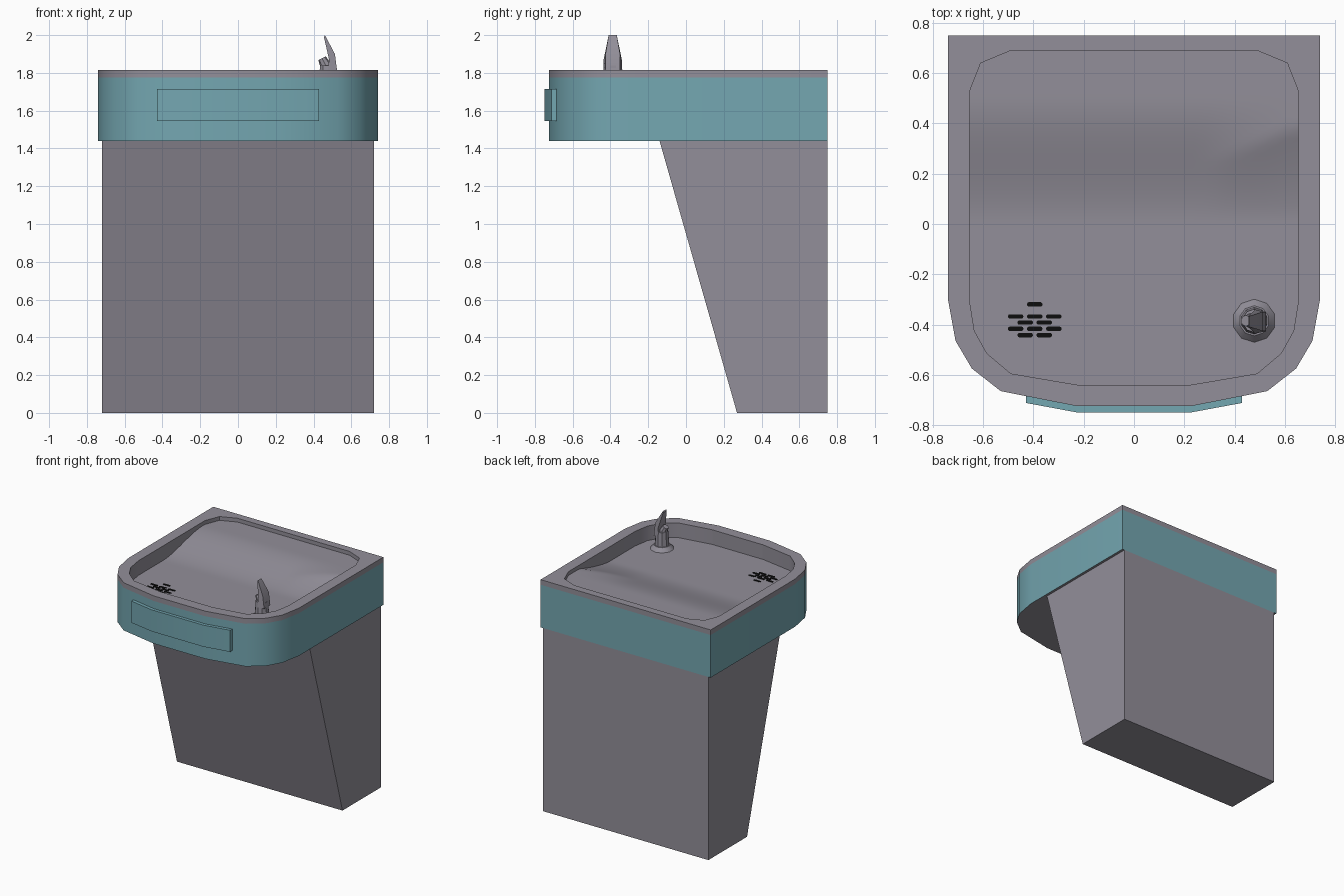
import bpy, bmesh, math
from mathutils import Matrix, Vector

if "Cube" in bpy.data.objects:
    bpy.data.objects.remove(bpy.data.objects["Cube"])


def material(name, rgb):
    m = bpy.data.materials.new(name)
    m.diffuse_color = (*rgb, 1)
    m.use_nodes = True
    m.node_tree.nodes["Principled BSDF"].inputs["Base Color"].default_value = m.diffuse_color
    return m


GREY = material("warm grey steel", (0.29, 0.275, 0.32))
TEAL = material("teal panel", (0.175, 0.385, 0.44))
BLACK = material("black slot", (0.004, 0.004, 0.004))


def finish(bm, name, mats, smooth=35):
    bmesh.ops.recalc_face_normals(bm, faces=bm.faces)
    me = bpy.data.meshes.new(name)
    bm.to_mesh(me)
    bm.free()
    for m in mats:
        me.materials.append(m)
    if smooth:
        me.shade_smooth()
        me.set_sharp_from_angle(angle=math.radians(smooth))
    ob = bpy.data.objects.new(name, me)
    bpy.context.collection.objects.link(ob)
    return ob


def prism(bm, base, direction):
    """Extrude a closed 3D profile along a direction, with caps."""
    d = Vector(direction)
    a = [bm.verts.new(p) for p in base]
    b = [bm.verts.new(Vector(p) + d) for p in base]
    bm.faces.new(a)
    bm.faces.new(b[::-1])
    n = len(a)
    for i in range(n):
        bm.faces.new((a[i], a[(i + 1) % n], b[(i + 1) % n], b[i]))


def mirrored(half):
    return half + [(-x, y) for x, y in reversed(half)]


# Right halves of the outer and inner plan outlines, back to front
OUTER = mirrored([(.74, .75), (.74, -.30), (.71, -.465), (.645, -.575), (.53, -.665), (.225, -.725)])
INNER = [(.49, .69), (.61, .64), (.655, .525), (.655, -.30), (.635, -.425),
         (.585, -.515), (.49, -.595), (.225, -.64)]
FLOOR, TRIM, TOP = 1.70, 1.775, 1.815


def half_width(y):
    for (x0, y0), (x1, y1) in zip(INNER, INNER[1:]):
        if y1 <= y <= y0:
            return x0 + (x1 - x0) * (y0 - y) / (y0 - y1)
    return INNER[-1][0]


def clamp(t):
    return max(0.0, min(1.0, t))


def floor_height(x, y):
    """Flat bowl with a raised back; the step is sharper at the right end."""
    t = clamp(y / .5)
    soft = t * t * (3 - 2 * t)
    k = clamp((x - .28) / .375)
    crest = .23 + .16 * k
    hard = clamp((y - .02) / (crest - .02)) ** 1.4
    return FLOOR + .085 * (soft * (1 - k) + hard * k)


# Basin: floor grid, upright inner wall, rim and trim edge
bm = bmesh.new()
ys = sorted({p[1] for p in INNER} | {round(-.05 + .03 * i, 3) for i in range(20)})
COLS = 28
grid = []
for y in ys:
    w = half_width(y)
    xs = [w * (2 * c / COLS - 1) for c in range(COLS + 1)]
    grid.append([bm.verts.new((x, y, floor_height(x, y))) for x in xs])
for r0, r1 in zip(grid, grid[1:]):
    for c in range(COLS):
        bm.faces.new((r0[c], r0[c + 1], r1[c + 1], r1[c]))
border = [e for e in bm.edges if e.is_boundary]
new = bmesh.ops.extrude_edge_only(bm, edges=border)["geom"]
for v in new:
    if isinstance(v, bmesh.types.BMVert):
        v.co.z = TOP
inner_loop = [e for e in new if isinstance(e, bmesh.types.BMEdge) and e.is_boundary]
hi = [bm.verts.new((x, y, TOP)) for x, y in OUTER]
lo = [bm.verts.new((x, y, TRIM)) for x, y in OUTER]
n = len(OUTER)
outer_loop = [bm.edges.new((hi[i], hi[(i + 1) % n])) for i in range(n)]
bmesh.ops.triangle_fill(bm, use_beauty=True, edges=inner_loop + outer_loop, normal=(0, 0, 1))
for i in range(n):
    j = (i + 1) % n
    bm.faces.new((hi[i], hi[j], lo[j], lo[i]))
finish(bm, "basin", [GREY])

# Teal band with a grey underside
bm = bmesh.new()
prism(bm, [(x, y, 1.44) for x, y in OUTER], (0, 0, TRIM - 1.44))
bm.normal_update()
# the upper cap would cut through the bowl
bmesh.ops.delete(bm, geom=[f for f in bm.faces if f.calc_center_median().z > 1.77], context='FACES_ONLY')
for f in bm.faces:
    f.material_index = 1 if abs(f.normal.z) > .5 else 0
finish(bm, "band", [TEAL, GREY])

# Push bar wrapped around the front of the band
bm = bmesh.new()
bar = mirrored([(.225, -.72), (.43, -.68), (.43, -.712), (.225, -.75)])
prism(bm, [(x, y, 1.545) for x, y in bar], (0, 0, .17))
finish(bm, "push_bar", [TEAL])

# Tapered wall cabinet
bm = bmesh.new()
side = [(.27, 0), (.75, 0), (.75, 1.44), (-.14, 1.44)]
prism(bm, [(-.72, y, z) for y, z in side], (1.44, 0, 0))
finish(bm, "cabinet", [GREY], 0)

# Drain slots
bm = bmesh.new()
ROWS = [(-.32, (0,)), (-.368, (-1, 0, 1)), (-.392, (-.5, .5)), (-.417, (-1, 0, 1)), (-.442, (-.5, .5))]
for y, offsets in ROWS:
    for o in offsets:
        cx = -.395 + .076 * o
        pts = []
        for i in range(12):
            a = math.radians(15 + 30 * i)
            shift = math.copysign(.022, math.cos(a))
            pts.append((cx + shift + .009 * math.cos(a), y + .009 * math.sin(a), FLOOR - .002))
        prism(bm, pts, (0, 0, .005))
finish(bm, "drain_slots", [BLACK], 0)


def cone(bm, r1, r2, z0, z1, sides, matrix):
    bmesh.ops.create_cone(bm, cap_ends=True, segments=sides, radius1=r1, radius2=r2, depth=z1 - z0,
                          matrix=matrix @ Matrix.Translation((0, 0, (z0 + z1) / 2)))


# Bubbler: base flange, body and tilted nozzle
bm = bmesh.new()
at = Matrix.Translation((.478, -.385, 0))
cone(bm, .09, .06, FLOOR - .005, FLOOR + .03, 10, at)
cone(bm, .054, .046, FLOOR + .02, 1.84, 10, at)
tilt = Matrix.Translation((.475, -.385, 1.82)) @ Matrix.Rotation(math.radians(-28), 4, 'Y')
cone(bm, .034, .022, 0, .065, 8, tilt)
finish(bm, "bubbler", [GREY])

# Mouth guard: leaning shield with a clipped top
bm = bmesh.new()
guard = [(.475, 1.80), (.482, 1.87), (.455, 1.99), (.46, 2.0), (.513, 1.90), (.526, 1.80)]
prism(bm, [(x, -.436, z) for x, z in guard], (0, .096, 0))
for v in bm.verts:
    if v.co.z > 1.95:
        v.co.y = -.388 + (v.co.y + .388) * .45
    elif v.co.x > .5:
        v.co.y = -.388 + (v.co.y + .388) * .8
finish(bm, "mouth_guard", [GREY])
